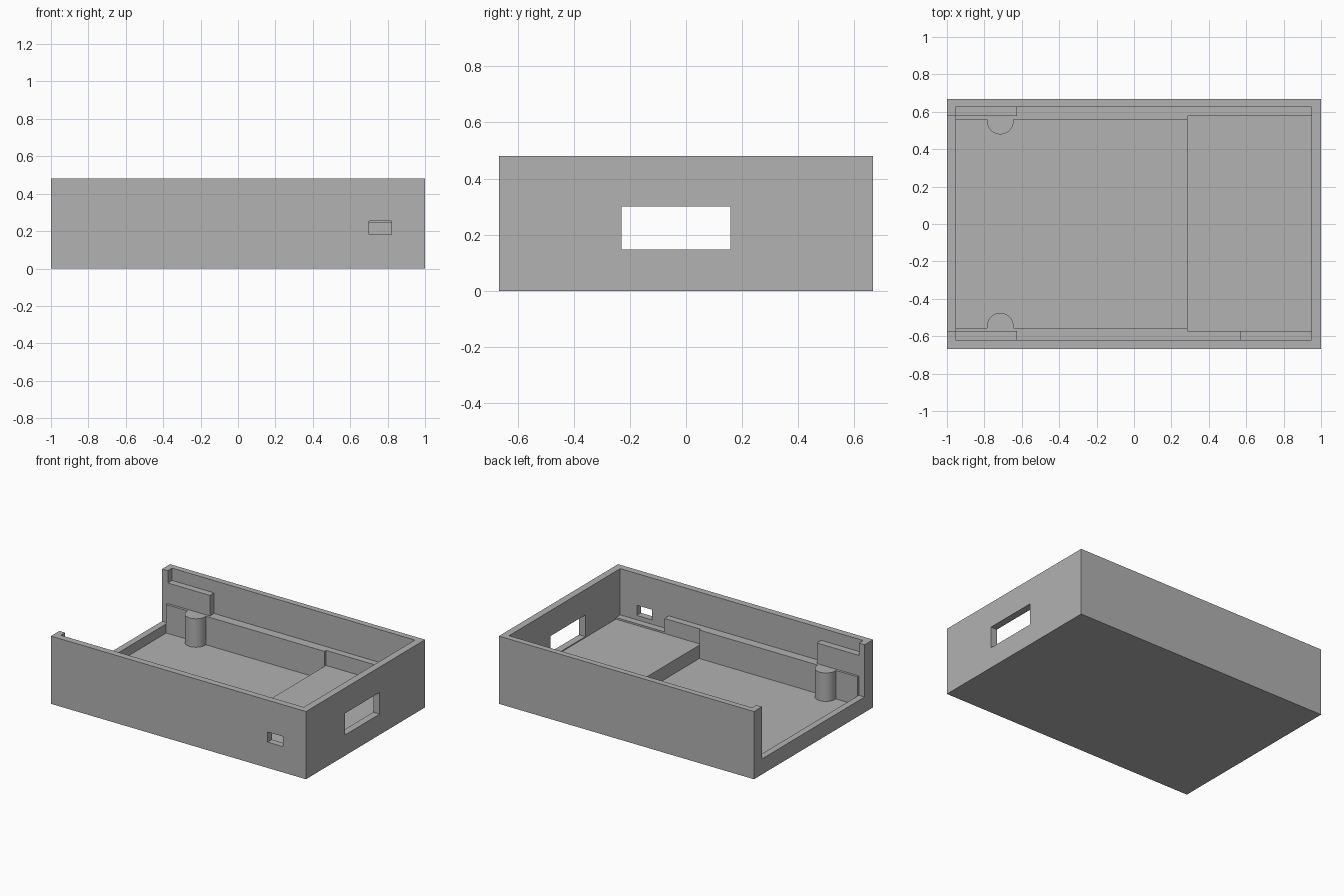
import bpy, bmesh, math

old = bpy.data.objects.get("Cube")
if old:
    bpy.data.objects.remove(old, do_unlink=True)

grey = bpy.data.materials.new("plain_grey")
grey.use_nodes = True
grey.diffuse_color = (0.445, 0.445, 0.445, 1)
grey.node_tree.nodes["Principled BSDF"].inputs["Base Color"].default_value = grey.diffuse_color


def add_object(name, bm):
    bmesh.ops.recalc_face_normals(bm, faces=bm.faces)
    mesh = bpy.data.meshes.new(name)
    bm.to_mesh(mesh)
    bm.free()
    mesh.materials.append(grey)
    obj = bpy.data.objects.new(name, mesh)
    bpy.context.scene.collection.objects.link(obj)
    return obj


def box(name, x, y, z):
    """Box from (min, max) ranges."""
    bm = bmesh.new()
    bmesh.ops.create_cube(bm, size=1)
    for v in bm.verts:
        v.co = [r[0] if c < 0 else r[1] for c, r in zip(v.co, (x, y, z))]
    return add_object(name, bm)


# Main dimensions
HEIGHT, OVER = 0.48, 0.6
HALF_Y = 0.667
LEFT, STEP, RIGHT = -0.955, 0.285, 0.95      # inside ends and floor step
FLOOR, BAY_FLOOR, LEDGE = 0.045, 0.14, 0.247
INNER = (-0.62, 0.625)                       # between the side walls
BAY = (-0.572, 0.578)                        # between the bay ledges
WELL = (-0.556, 0.56)                        # between the well ledges

# Tray shell with its pockets and openings cut out
tray = box("tray", (-1, 1), (-HALF_Y, HALF_Y), (0, HEIGHT))
pockets = {
    "upper_cavity": ((LEFT, RIGHT), INNER, (LEDGE, OVER)),
    "deep_well": ((LEFT, STEP), WELL, (FLOOR, OVER)),
    "raised_bay": ((STEP, RIGHT), BAY, (BAY_FLOOR, OVER)),
    "ledge_notch": ((0.57, RIGHT), (INNER[0], -0.5), (0.152, OVER)),
    "end_opening": ((-1.1, -0.9), BAY, (LEDGE, OVER)),
    "end_sill": ((-1.1, LEFT), BAY, (0.11, OVER)),
    "side_window": ((0.9, 1.1), (-0.23, 0.158), (0.147, 0.3)),
    "small_port": ((0.70, 0.82), (-0.8, -0.6), (0.183, 0.255)),
}
for name, ranges in pockets.items():
    cutter = box(name, *ranges)
    cutter.hide_render = True
    mod = tray.modifiers.new(name, "BOOLEAN")
    mod.operation, mod.solver, mod.object = "DIFFERENCE", "EXACT", cutter
    bpy.context.view_layer.update()
    cut = bpy.data.meshes.new_from_object(
        tray.evaluated_get(bpy.context.evaluated_depsgraph_get()))
    tray.modifiers.clear()
    tray.data = cut
    bpy.data.objects.remove(cutter, do_unlink=True)
tray.data.name = "tray"


def post(name, ledge_y, side):
    """Half-round post standing against a ledge."""
    bm = bmesh.new()
    r, steps = 0.071, 24
    pts = [(-0.715 - r, ledge_y)]
    for i in range(steps + 1):
        a = math.pi * i / steps
        pts.append((-0.715 - r * math.cos(a), ledge_y - side * (0.01 + r * math.sin(a))))
    pts.append((-0.715 + r, ledge_y))
    face = bm.faces.new([bm.verts.new((x, y, FLOOR)) for x, y in pts])
    top = bmesh.ops.extrude_face_region(bm, geom=[face])["geom"]
    verts = [g for g in top if isinstance(g, bmesh.types.BMVert)]
    bmesh.ops.translate(bm, vec=(0, 0, LEDGE - FLOOR), verts=verts)
    obj = add_object(name, bm)
    bpy.ops.object.select_all(action="DESELECT")
    obj.select_set(True)
    bpy.context.view_layer.objects.active = obj
    bpy.ops.object.shade_smooth_by_angle(angle=math.radians(30))


# Posts and retaining tabs on both long walls
for end, i, side in (("front", 0, -1), ("back", 1, 1)):
    post(end + "_post", WELL[i], side)
    box(end + "_tab", (LEFT, -0.625), sorted((BAY[i], INNER[i])), (LEDGE, 0.393))
